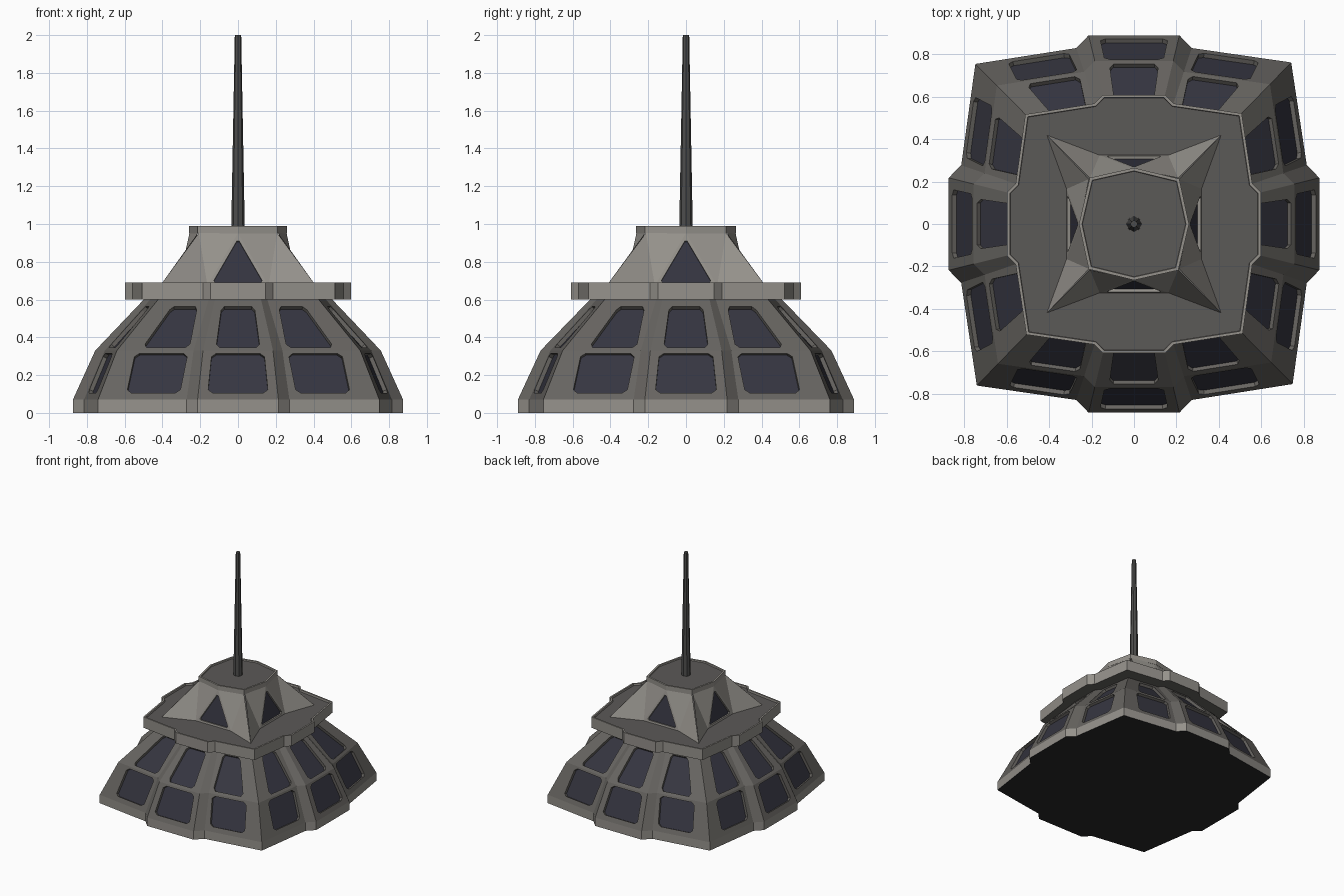
import bpy, bmesh, math
from mathutils import Vector, Matrix

if "Cube" in bpy.data.objects:
    bpy.data.objects.remove(bpy.data.objects["Cube"])

def material(name, rgb):
    m = bpy.data.materials.new(name)
    m.diffuse_color = (*rgb, 1)
    m.use_nodes = True
    m.node_tree.nodes["Principled BSDF"].inputs["Base Color"].default_value = m.diffuse_color
    return m

TRIM = material("light trim", (0.30, 0.285, 0.26))
BODY = material("wall grey", (0.135, 0.128, 0.118))
GLASS = material("window glass", (0.036, 0.036, 0.052))
DECK = material("roof deck", (0.105, 0.10, 0.096))
MAST = material("mast grey", (0.075, 0.075, 0.073))
DARK = material("underside dark", (0.02, 0.02, 0.022))

def finish(bm, name, mats):
    bmesh.ops.remove_doubles(bm, verts=bm.verts, dist=1e-5)
    me = bpy.data.meshes.new(name)
    bm.to_mesh(me)
    bm.free()
    ob = bpy.data.objects.new(name, me)
    bpy.context.collection.objects.link(ob)
    for m in mats:
        me.materials.append(m)
    return ob

def poly(bm, pts, mat=0):
    f = bm.faces.new([bm.verts.new(p) for p in pts])
    f.material_index = mat
    return f

def around(quarter, sx):
    """Repeat one side's points four times; sx squeezes the x axis."""
    out = []
    for k in range(4):
        r = Matrix.Rotation(k * math.pi / 2, 2)
        for p in quarter:
            q = r @ Vector(p)
            out.append((q.x * sx, q.y))
    return out

def ring(outline, s, z):
    return [Vector((x * s, y * s, z)) for x, y in outline]

def panel(bm, outer, win, depth, cut=0.08):
    """Wall face with a recessed, corner-cut window; outer runs anticlockwise."""
    n = len(outer)
    inward = -(outer[1] - outer[0]).cross(outer[-1] - outer[0]).normalized() * depth
    a = [win[k].lerp(win[k - 1], cut) for k in range(n)]
    b = [win[k].lerp(win[(k + 1) % n], cut) for k in range(n)]
    loop = []
    for k in range(n):
        j = (k + 1) % n
        poly(bm, (outer[k], outer[j], a[j], b[k]))
        poly(bm, (outer[k], b[k], a[k]))
        loop += [a[k], b[k]]
    for p, q in zip(loop, loop[1:] + loop[:1]):
        poly(bm, (p, q, q + inward, p + inward))
    poly(bm, [p + inward for p in loop], 1)

def prism(name, outline, s, z0, z1, mats, rim=0, sink=0):
    """Upright slab: sides 0, bottom 1, sunken top 2."""
    bm = bmesh.new()
    lo, hi = ring(outline, s, z0), ring(outline, s, z1)
    n = len(lo)
    for k in range(n):
        j = (k + 1) % n
        poly(bm, (lo[k], lo[j], hi[j], hi[k]))
    poly(bm, lo[::-1], 1)
    top = poly(bm, hi)
    bmesh.ops.remove_doubles(bm, verts=bm.verts, dist=1e-5)
    if rim:
        bmesh.ops.inset_region(bm, faces=[top], thickness=rim, use_even_offset=True)
        bmesh.ops.inset_region(bm, faces=[top], thickness=0.002, depth=-sink, use_even_offset=True)
        top.material_index = 2
    return finish(bm, name, mats)

# Footprint: front bay, notches and corner, repeated on four sides
PLAN = around([(-0.277, -0.83), (-0.218, -0.89), (0.218, -0.89),
               (0.277, -0.83), (0.762, -0.755)], 0.982)

# Base plinth
prism("base_plinth", PLAN, 1, 0, 0.07, [TRIM, DARK])

# Two-tier sloping walls with windows
# each tier: z and scale below/above, v range, bay u (low, high), side u (low, high)
TIERS = [((0.07, 1.0), (0.33, 0.865), (0.14, 0.94),
          ((0.12, 0.88), (0.13, 0.87)), ((0.09, 0.70), (0.07, 0.75))),
         ((0.33, 0.865), (0.61, 0.56), (0.06, 0.83),
          ((0.18, 0.82), (0.17, 0.83)), ((0.07, 0.69), (0.17, 0.64)))]
bm = bmesh.new()
for (z0, s0), (z1, s1), (v0, v1), bay, side in TIERS:
    lo, hi = ring(PLAN, s0, z0), ring(PLAN, s1, z1)
    for k in range(20):
        j = (k + 1) % 20
        outer = [lo[k], lo[j], hi[j], hi[k]]
        kind = k % 5
        if kind in (0, 2):                      # narrow pier beside the bay
            poly(bm, outer)
            continue
        (a0, a1), (b0, b1) = bay if kind == 1 else side
        if kind == 4:                           # mirrored side panel
            a0, a1, b0, b1 = 1 - a1, 1 - a0, 1 - b1, 1 - b0
        at = lambda u, v: lo[k].lerp(lo[j], u).lerp(hi[k].lerp(hi[j], u), v)
        panel(bm, outer, [at(a0, v0), at(a1, v0), at(b1, v1), at(b0, v1)], 0.022)
finish(bm, "sloping_walls", [BODY, GLASS])

# Overhanging roof slab with raised rim
prism("roof_slab", PLAN, 0.685, 0.6, 0.69, [TRIM, BODY, DECK], 0.013, 0.015)

# Star-based cupola with triangular windows
bm = bmesh.new()
zb, zt = 0.674, 0.952
for turn in range(4):
    r = Matrix.Rotation(turn * math.pi / 2, 3, 'Z')
    P = lambda x, y, z: Vector(((r @ Vector((x, y, z))).x * 0.98, (r @ Vector((x, y, z))).y, z))
    tip_l, tip_r = P(-0.42, -0.42, zb), P(0.42, -0.42, zb)
    foot_l, foot_r = P(-0.165, -0.325, zb), P(0.165, -0.325, zb)
    top_l, top_r, apex = P(-0.212, -0.217, zt), P(0.212, -0.217, zt), P(0, -0.262, zt)
    poly(bm, (tip_l, foot_l, top_l))
    poly(bm, (foot_l, apex, top_l))
    poly(bm, (foot_r, tip_r, top_r))
    poly(bm, (foot_r, top_r, apex))
    tri = [foot_l, foot_r, apex]
    mid = (foot_l + foot_r + apex) / 3
    panel(bm, tri, [mid.lerp(p, 0.83) for p in tri], 0.015, 0.05)
finish(bm, "cupola", [TRIM, GLASS])

# Cupola crown with sunken top
CROWN = around([(0, -0.265), (0.213, -0.218)], 0.98)
prism("cupola_crown", CROWN, 1, 0.95, 0.99, [TRIM, TRIM, DECK], 0.014, 0.01)

# Tapered antenna mast
bm = bmesh.new()
bmesh.ops.create_cone(bm, cap_ends=True, segments=8, radius1=0.036, radius2=0.017, depth=1.03,
                      matrix=Matrix.Translation((0, 0, 1.485)))
finish(bm, "antenna_mast", [MAST])
